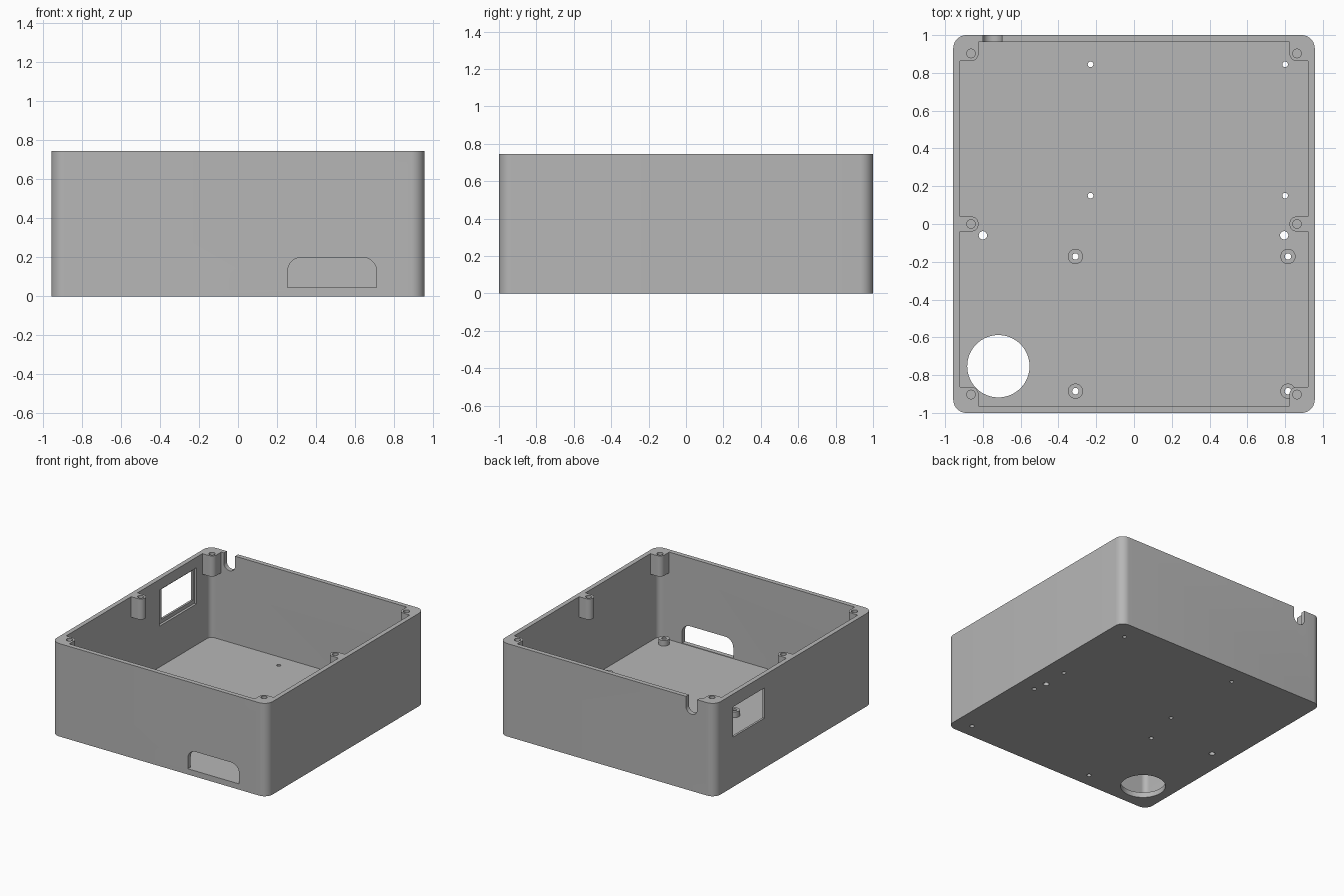
import bpy, bmesh, math

if "Cube" in bpy.data.objects:
    bpy.data.objects.remove(bpy.data.objects["Cube"], do_unlink=True)

# Main sizes
HX, HY, HEIGHT = 0.957, 1.0, 0.745
WALL, FLOOR = 0.037, 0.042
BOSS_X, BOSS_Y, BOSS_R, BOSS_BOTTOM = 0.863, 0.903, 0.04, 0.58


def prism(name, u, v, w, radii=(0, 0, 0, 0), axis="Z", steps=10):
    """Rounded rectangle u by v, extruded over w along an axis.
    Radii run from the (max, max) corner anticlockwise."""
    corners = [(u[1], v[1], -1, -1), (u[0], v[1], 1, -1),
               (u[0], v[0], 1, 1), (u[1], v[0], -1, 1)]
    points = []
    for i, ((cu, cv, su, sv), r) in enumerate(zip(corners, radii)):
        for k in range(steps + 1 if r else 1):
            a = (i + k / steps) * math.pi / 2
            points.append((cu + su * r + r * math.cos(a), cv + sv * r + r * math.sin(a)))
    place = {"Z": lambda p, q, h: (p, q, h),
             "Y": lambda p, q, h: (p, h, q),
             "X": lambda p, q, h: (h, p, q)}[axis]
    bm = bmesh.new()
    rings = [[bm.verts.new(place(p, q, h)) for p, q in points] for h in w]
    n = len(points)
    for ring in rings:
        bm.faces.new(ring)
    for i in range(n):
        j = (i + 1) % n
        bm.faces.new((rings[0][i], rings[0][j], rings[1][j], rings[1][i]))
    bmesh.ops.remove_doubles(bm, verts=bm.verts, dist=1e-5)
    bmesh.ops.recalc_face_normals(bm, faces=bm.faces)
    mesh = bpy.data.meshes.new(name)
    bm.to_mesh(mesh)
    bm.free()
    obj = bpy.data.objects.new(name, mesh)
    bpy.context.collection.objects.link(obj)
    return obj


def cylinder(name, x, y, r, z):
    return prism(name, (x - r, x + r), (y - r, y + r), z, (r,) * 4, steps=8)


def activate(obj):
    bpy.ops.object.select_all(action="DESELECT")
    obj.select_set(True)
    bpy.context.view_layer.objects.active = obj


def cut(target, tool):
    """Subtract the tool from the target and discard the tool."""
    mod = target.modifiers.new("cut", "BOOLEAN")
    mod.operation, mod.solver, mod.object = "DIFFERENCE", "EXACT", tool
    activate(target)
    bpy.ops.object.modifier_apply(modifier=mod.name)
    bpy.data.objects.remove(tool, do_unlink=True)


# Outer block and the cavity to be hollowed out of it
case = prism("enclosure_base", (-HX, HX), (-HY, HY), (0, HEIGHT), (0.07,) * 4)
ix, iy = HX - WALL, HY - WALL
cavity = prism("cavity", (-ix, ix), (-iy, iy), (FLOOR, 1.0), (0.04,) * 4)

# Lid screw bosses, left standing by trimming the cavity
bosses = [(sx, sy) for sx in (-1, 1) for sy in (-1, 0, 1)]
for sx, sy in bosses:
    x_in, y_in = BOSS_X - BOSS_R, BOSS_Y - BOSS_R
    u = sorted((sx * x_in, sx * 1.1))
    v = sorted((sy * y_in, sy * 1.1)) if sy else (-BOSS_R, BOSS_R)
    inner = [(-sx, -sy)] if sy else [(-sx, -1), (-sx, 1)]
    radii = [BOSS_R * 0.99 if c in inner else 0
             for c in ((1, 1), (-1, 1), (-1, -1), (1, -1))]
    cut(cavity, prism("boss", u, v, (BOSS_BOTTOM, 1.2), radii))

# Circuit board standoffs on the floor
standoffs = [(x, y) for x in (-0.31, 0.815) for y in (-0.172, -0.885)]
for x, y in standoffs:
    cut(cavity, cylinder("standoff", x, y, 0.04, (0, FLOOR + 0.045)))

cut(case, cavity)

# Screw holes in bosses, standoffs and floor
for sx, sy in bosses:
    cut(case, cylinder("boss_hole", sx * BOSS_X, sy * BOSS_Y, 0.023, (0.62, 1.0)))
floor_holes = [(x, y, 0.017) for x, y in standoffs]
floor_holes += [(x, y, 0.015) for x in (-0.23, 0.8) for y in (0.845, 0.15)]
floor_holes += [(x, -0.06, 0.022) for x in (-0.8, 0.795)]
for x, y, r in floor_holes:
    cut(case, cylinder("floor_hole", x, y, r, (-0.1, 0.2)))

# Large round floor opening
opening = prism("round_opening", (-0.883, -0.553), (-0.918, -0.588), (-0.1, 0.2),
                (0.165,) * 4, steps=16)
cut(case, opening)

# Front slot with rounded upper corners
cut(case, prism("front_slot", (0.255, 0.71), (0.046, 0.2), (-1.1, -0.9),
                (0.07, 0.07, 0, 0), "Y"))

# U-shaped cable notch in the back rim
cut(case, prism("cable_notch", (-0.8, -0.7), (0.615, 0.9), (0.9, 1.1),
                (0, 0, 0.05, 0.05), "Y"))

# Side window with a shallow recess on the inside
cut(case, prism("side_window", (0.375, 0.77), (0.4, 0.642), (-1.1, -0.9), axis="X"))
cut(case, prism("window_recess", (0.32, 0.79), (0.37, 0.66), (-0.94, -0.9), axis="X"))

# Plain grey finish
grey = bpy.data.materials.new("plain_grey")
grey.use_nodes = True
colour = (0.47, 0.47, 0.47, 1)
grey.diffuse_color = colour
grey.node_tree.nodes["Principled BSDF"].inputs["Base Color"].default_value = colour
case.data.materials.clear()
case.data.materials.append(grey)
activate(case)
bpy.ops.object.shade_smooth_by_angle(angle=math.radians(30))
